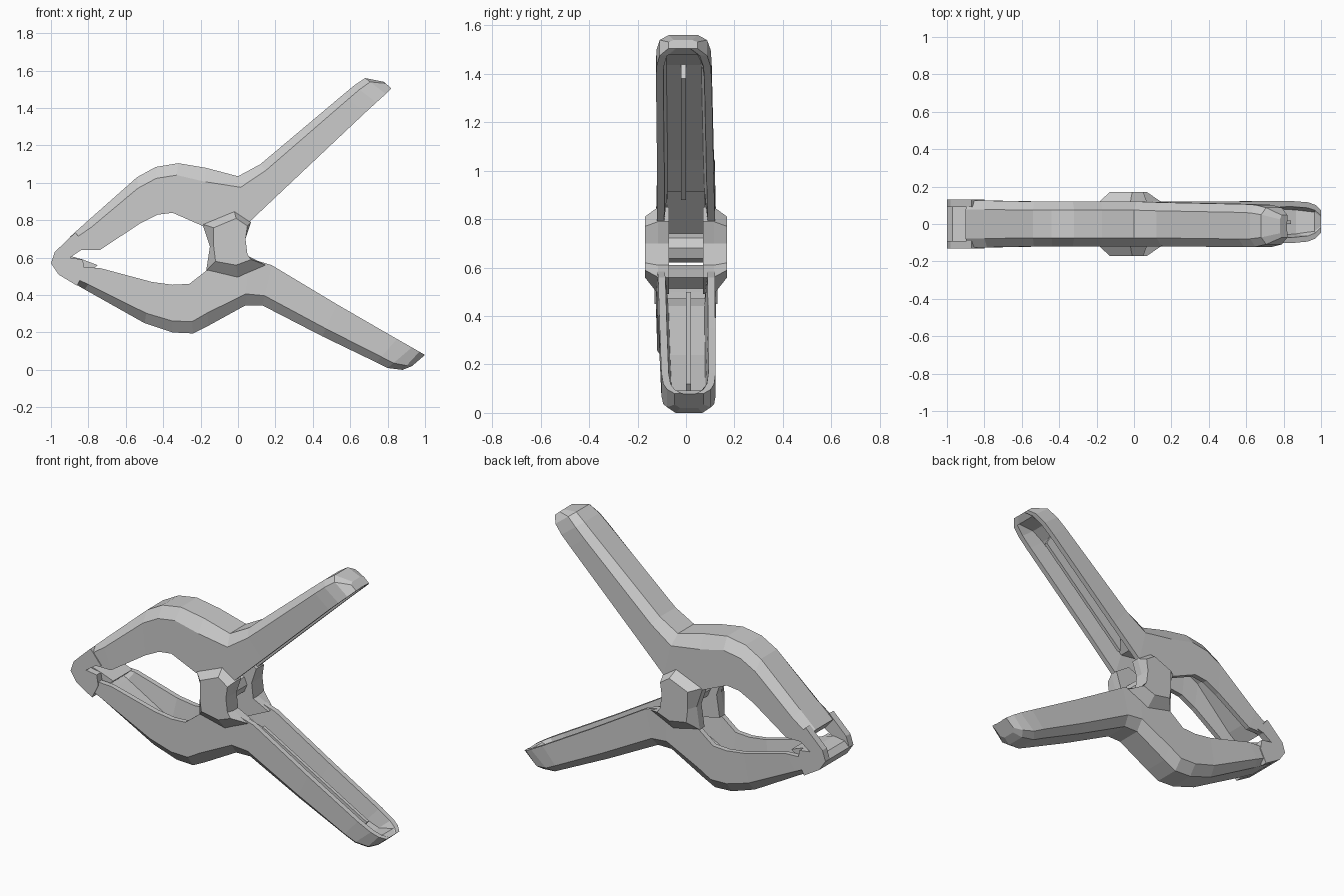
import bpy, bmesh


def finish(bm, name):
    bmesh.ops.recalc_face_normals(bm, faces=bm.faces)
    me = bpy.data.meshes.new(name)
    bm.to_mesh(me)
    bm.free()
    ob = bpy.data.objects.new(name, me)
    bpy.context.collection.objects.link(ob)
    return ob


def channel_arm(name, stations, lean):
    """Loft a U-shaped section; station = outer x,z, inner x,z, half width, hollow depth 0..1."""
    bm = bmesh.new()
    rings = []
    for ox, oz, ix, iz, w, hollow in stations:
        shift = lean * max(0, ox)
        t = w - 0.03
        section = [(-w, 0), (-w, 0.76), (-w * 0.62, 1), (w * 0.62, 1), (w, 0.76), (w, 0),
                   (t, 0), (t * 0.85, hollow), (-t * 0.85, hollow), (-t, 0)]
        rings.append([bm.verts.new((ix + (ox - ix) * f, y + shift, iz + (oz - iz) * f))
                      for y, f in section])
    for a, b in zip(rings, rings[1:]):
        for i in range(10):
            j = (i + 1) % 10
            bm.faces.new((a[i], a[j], b[j], b[i]))
    bm.faces.new(rings[0])
    bm.faces.new(rings[-1][::-1])
    return finish(bm, name)


def plate(name, near, y0, far, y1):
    """Prism between two xz outlines with equal point counts."""
    bm = bmesh.new()
    a = [bm.verts.new((x, y0, z)) for x, z in near]
    b = [bm.verts.new((x, y1, z)) for x, z in far]
    bm.faces.new(a)
    bm.faces.new(b[::-1])
    for i in range(len(a)):
        j = (i + 1) % len(a)
        bm.faces.new((a[i], a[j], b[j], b[i]))
    return finish(bm, name)


# Upper arm: jaw, bend over the pivot, handle
channel_arm("upper_arm", [
    (-0.90, 0.71, -0.84, 0.64, 0.125, 0.05),
    (-0.80, 0.80, -0.74, 0.64, 0.125, 0.40),
    (-0.54, 1.03, -0.52, 0.785, 0.12, 0.60),
    (-0.44, 1.085, -0.43, 0.83, 0.12, 0.60),
    (-0.32, 1.105, -0.35, 0.84, 0.12, 0.60),
    (-0.17, 1.08, -0.19, 0.77, 0.12, 0.55),
    (0.00, 1.035, 0.06, 0.79, 0.12, 0.50),
    (0.12, 1.10, 0.24, 0.96, 0.117, 0.60),
    (0.56, 1.47, 0.68, 1.375, 0.115, 0.65),
    (0.62, 1.52, 0.74, 1.43, 0.112, 0.55),
    (0.68, 1.56, 0.79, 1.475, 0.098, 0.05),
    (0.78, 1.54, 0.82, 1.505, 0.06, 0.02)], -0.016)

# Lower arm
channel_arm("lower_arm", [
    (-0.94, 0.50, -0.86, 0.55, 0.125, 0.05),
    (-0.82, 0.43, -0.74, 0.545, 0.125, 0.40),
    (-0.50, 0.25, -0.46, 0.47, 0.12, 0.60),
    (-0.35, 0.20, -0.35, 0.455, 0.12, 0.60),
    (-0.24, 0.195, -0.26, 0.46, 0.12, 0.60),
    (-0.16, 0.235, -0.17, 0.53, 0.12, 0.55),
    (0.04, 0.345, 0.05, 0.60, 0.12, 0.50),
    (0.13, 0.345, 0.18, 0.56, 0.117, 0.55),
    (0.45, 0.18, 0.53, 0.35, 0.115, 0.65),
    (0.74, 0.04, 0.85, 0.165, 0.112, 0.60),
    (0.80, 0.01, 0.93, 0.12, 0.105, 0.50),
    (0.88, 0.00, 0.97, 0.097, 0.09, 0.05),
    (0.93, 0.02, 1.00, 0.08, 0.06, 0.02)], 0.014)

# Stiffening rib along the middle of each handle channel
upper_rib = [(0.10, 0.88), (0.64, 1.38), (0.60, 1.45), (0.10, 1.00)]
lower_rib = [(0.16, 0.50), (0.84, 0.12), (0.80, 0.07), (0.16, 0.40)]
plate("upper_rib", upper_rib, -0.02, upper_rib, 0.0)
plate("lower_rib", lower_rib, 0.0, lower_rib, 0.02)

# Pivot cheeks and jaw-tip cheeks, one on each side
base = [(-0.19, 0.78), (-0.02, 0.85), (0.07, 0.79), (0.04, 0.70), (0.05, 0.61),
        (0.15, 0.56), (0.00, 0.49), (-0.17, 0.53), (-0.15, 0.66)]
boss = [(-0.13, 0.76), (-0.01, 0.81), (0.05, 0.77), (0.04, 0.70), (0.05, 0.62),
        (0.07, 0.59), (-0.01, 0.56), (-0.12, 0.58), (-0.13, 0.66)]
tip = [(-1.00, 0.57), (-0.98, 0.63), (-0.87, 0.735), (-0.80, 0.65), (-0.84, 0.64),
       (-0.90, 0.60), (-0.83, 0.59), (-0.82, 0.53), (-0.86, 0.45), (-0.96, 0.51)]
for side, s in (("front", -1), ("back", 1)):
    plate(side + "_pivot_lower", base, s * 0.07, base, s * 0.115)
    plate(side + "_pivot_boss", base, s * 0.115, boss, s * 0.17)
    plate(side + "_jaw_cheek", tip, s * 0.09, tip, s * 0.13)

# Jaw pad between the tip cheeks
pad = [(-1.00, 0.57), (-0.97, 0.60), (-0.90, 0.61), (-0.83, 0.59), (-0.75, 0.56),
       (-0.84, 0.48), (-0.96, 0.51)]
plate("jaw_pad", pad, -0.09, pad, 0.09)

# Pivot pin
bpy.ops.mesh.primitive_cylinder_add(vertices=8, radius=0.06, depth=0.2,
                                    location=(-0.05, 0, 0.68), rotation=(1.5708, 0, 0))
bpy.context.object.name = "pivot_pin"
